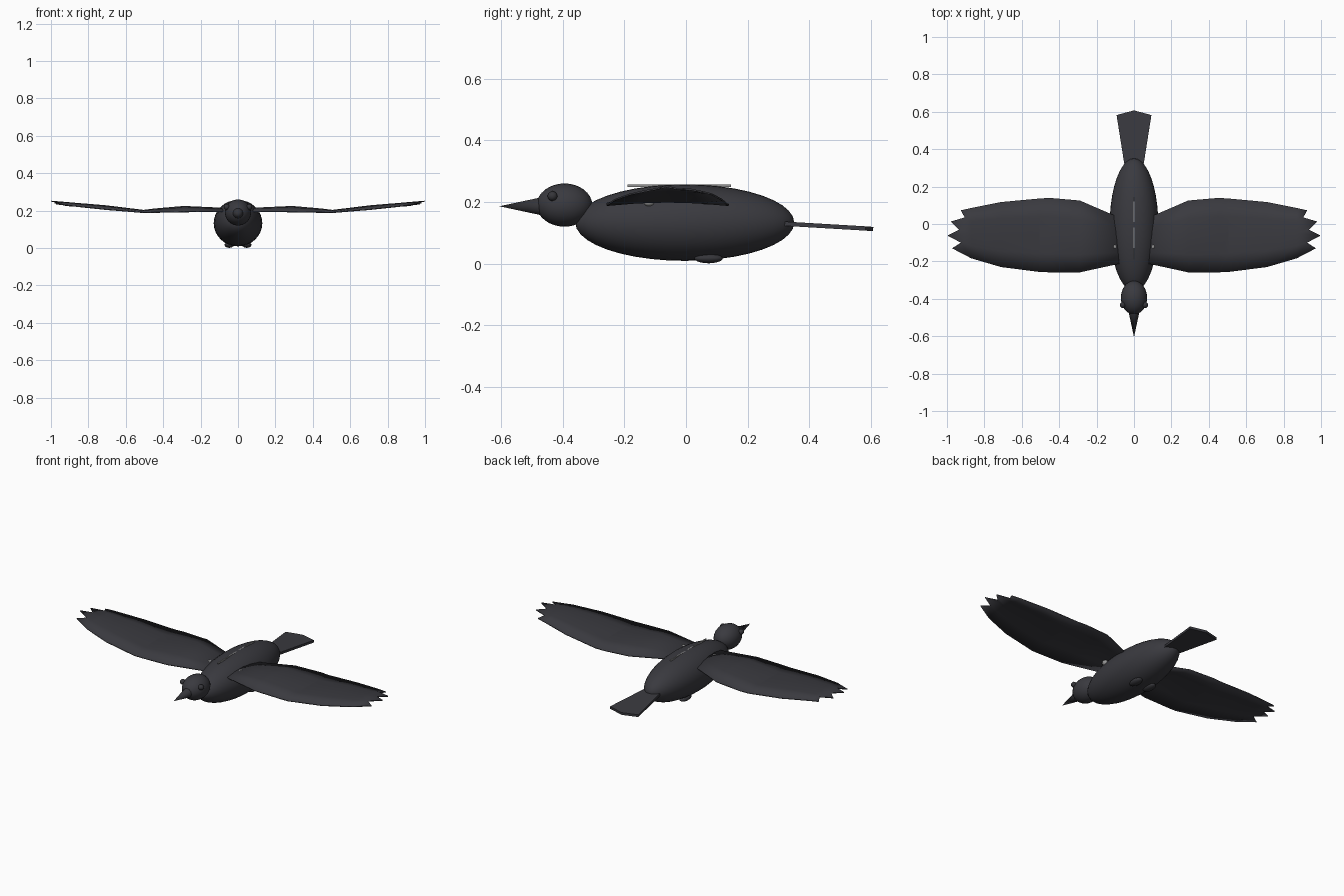
import bpy, bmesh, math

if "Cube" in bpy.data.objects:
    bpy.data.objects.remove(bpy.data.objects["Cube"])


def material(name, rgb):
    m = bpy.data.materials.new(name)
    m.diffuse_color = (*rgb, 1)
    m.use_nodes = True
    m.node_tree.nodes["Principled BSDF"].inputs["Base Color"].default_value = m.diffuse_color
    return m


PLUMAGE = material("charcoal plumage", (0.042, 0.042, 0.050))
DARK = material("dark charcoal", (0.036, 0.036, 0.042))
GREY = material("light grey", (0.30, 0.30, 0.30))


def finish(ob, name, mat, smooth=True):
    ob.name = name
    ob.data.materials.append(mat)
    for p in ob.data.polygons:
        p.use_smooth = smooth
    return ob


def ellipsoid(name, loc, radii, mat, seg=24, rings=16):
    # poles run along y
    bpy.ops.mesh.primitive_uv_sphere_add(segments=seg, ring_count=rings, radius=1, location=loc,
                                         rotation=(math.pi / 2, 0, 0))
    ob = bpy.context.object
    ob.scale = (radii[0], radii[2], radii[1])
    return finish(ob, name, mat)


def mesh(name, verts, faces, mat, thickness):
    me = bpy.data.meshes.new(name)
    me.from_pydata(verts, [], faces)
    bm = bmesh.new()
    bm.from_mesh(me)
    bmesh.ops.recalc_face_normals(bm, faces=bm.faces)
    if sum(f.normal.z for f in bm.faces) < 0:
        bmesh.ops.reverse_faces(bm, faces=bm.faces)
    bm.to_mesh(me)
    bm.free()
    ob = bpy.data.objects.new(name, me)
    bpy.context.collection.objects.link(ob)
    mod = ob.modifiers.new("thickness", 'SOLIDIFY')
    mod.thickness = thickness
    mod.offset = 0
    return finish(ob, name, mat, False)


# Body and head
ellipsoid("body", (0, -0.004, 0.133), (0.13, 0.355, 0.124), PLUMAGE, 32, 20)
ellipsoid("head", (0, -0.394, 0.19), (0.07, 0.09, 0.07), PLUMAGE)

# Beak
bpy.ops.mesh.primitive_cone_add(vertices=12, radius1=0.031, radius2=0, depth=0.145,
                                location=(0, -0.5325, 0.186), rotation=(math.pi / 2, 0, 0))
beak = finish(bpy.context.object, "beak", DARK)
bpy.ops.object.shade_smooth_by_angle()

# Eyes, tucked feet and shoulder studs
for side, s in (("right", 1), ("left", -1)):
    ellipsoid(side + "_eye", (s * 0.06, -0.433, 0.219), (0.016,) * 3, DARK, 12, 8)
    ellipsoid(side + "_foot", (s * 0.047, 0.073, 0.017), (0.025, 0.046, 0.016), DARK, 16, 10)
    ellipsoid(side + "_shoulder_stud", (s * 0.103, -0.12, 0.201), (0.015, 0.018, 0.016), GREY, 12, 8)

# Thin strip along the back
bpy.ops.mesh.primitive_cube_add(size=1, location=(0, -0.022, 0.2525))
strip = finish(bpy.context.object, "back_strip", GREY, False)
strip.scale = (0.006, 0.335, 0.008)

# Fan tail
mesh("tail", [(-0.05, 0.31, 0.13), (0.05, 0.31, 0.13), (0.093, 0.582, 0.114),
              (0, 0.607, 0.112), (-0.093, 0.582, 0.114)],
     [(0, 1, 2, 3, 4)], PLUMAGE, 0.014)

# Wings: x, leading y, trailing y, edge height, crest height
STATIONS = [(0.07, -0.21, 0.03, 0.196, 0.212),
            (0.29, -0.258, 0.125, 0.194, 0.222),
            (0.45, -0.258, 0.139, 0.191, 0.208),
            (0.505, -0.256, 0.136, 0.190, 0.201),
            (0.71, -0.23, 0.117, 0.207, 0.226),
            (0.87, -0.183, 0.085, 0.224, 0.239)]
# Feather tips and notches, from leading to trailing edge
TIPS = [(0.972, -0.13, 0.236), (0.925, -0.10, 0.241), (0.997, -0.062, 0.25), (0.935, -0.03, 0.242),
        (0.98, 0.013, 0.241), (0.905, 0.035, 0.236), (0.925, 0.073, 0.228)]


def wing(name, s):
    verts, faces = [], []
    for x, lead, trail, edge, crest in STATIONS:
        mid = (lead + trail) / 2
        verts += [(s * x, lead, edge),
                  (s * x, (lead + mid) / 2, edge + (crest - edge) * 0.75),
                  (s * x, mid, crest),
                  (s * x, (trail + mid) / 2, edge + (crest - edge) * 0.75),
                  (s * x, trail, edge)]
    for i in range(len(STATIONS) - 1):
        for j in range(4):
            a = i * 5 + j
            faces.append((a, a + 1, a + 6, a + 5))
    # feathers fan out from the last station
    root = (len(STATIONS) - 1) * 5
    t = len(verts)
    verts += [(s * x, y, z) for x, y, z in TIPS]
    faces += [(root, root + 1, t + 1, t), (root + 1, root + 2, t + 2, t + 1),
              (root + 2, t + 3, t + 2), (root + 2, root + 3, t + 4, t + 3),
              (root + 3, t + 5, t + 4), (root + 3, root + 4, t + 6, t + 5)]
    ob = mesh(name, verts, faces, PLUMAGE, 0.006)
    bpy.context.view_layer.objects.active = ob
    bpy.ops.object.select_all(action='DESELECT')
    ob.select_set(True)
    bpy.ops.object.shade_smooth_by_angle(angle=math.radians(12))


wing("right_wing", 1)
wing("left_wing", -1)
